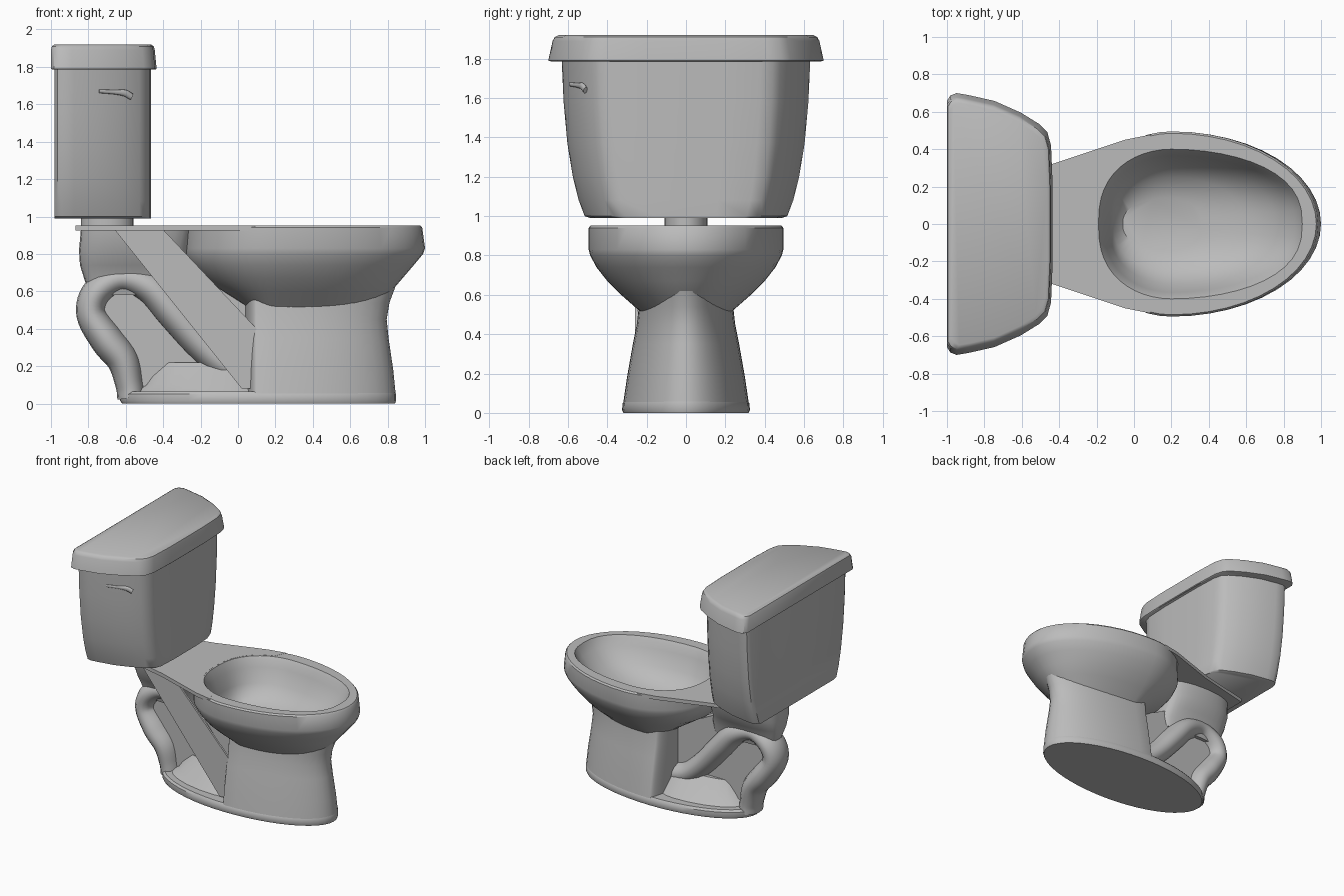
import bpy, bmesh, math
from mathutils import Vector

if "Cube" in bpy.data.objects:
    bpy.data.objects.remove(bpy.data.objects["Cube"])

GREY = (0.5, 0.5, 0.5, 1)
ceramic = bpy.data.materials.new("grey ceramic")
ceramic.use_nodes = True
ceramic.diffuse_color = GREY
ceramic.node_tree.nodes["Principled BSDF"].inputs["Base Color"].default_value = GREY


def finish(name, bm, angle):
    bmesh.ops.recalc_face_normals(bm, faces=bm.faces)
    mesh = bpy.data.meshes.new(name)
    bm.to_mesh(mesh)
    bm.free()
    mesh.materials.append(ceramic)
    obj = bpy.data.objects.new(name, mesh)
    bpy.context.collection.objects.link(obj)
    bpy.ops.object.select_all(action='DESELECT')
    obj.select_set(True)
    bpy.context.view_layer.objects.active = obj
    bpy.ops.object.shade_smooth_by_angle(angle=math.radians(angle))
    return obj


def loft(name, rings, angle=35, top=True):
    """Skin a stack of equal-length point rings and cap the ends."""
    bm = bmesh.new()
    loops = [[bm.verts.new(p) for p in ring] for ring in rings]
    n = len(loops[0])
    for a, b in zip(loops, loops[1:]):
        for i in range(n):
            j = (i + 1) % n
            bm.faces.new((a[i], a[j], b[j], b[i]))
    bm.faces.new(loops[0])
    if top:
        bm.faces.new(loops[-1])
    return finish(name, bm, angle)


def egg(back, front, half, z, mid=0.2, n=48, power=1.0):
    """Oval ring, widest at x = mid."""
    ring = []
    for i in range(n):
        t = math.tau * i / n
        c, s = math.cos(t), math.sin(t)
        x = mid + c * (front - mid if c > 0 else mid - back)
        ring.append((x, math.copysign(abs(s) ** power, s) * half, z))
    return ring


def tank_ring(back, front, half, z):
    """Flat-backed ring with a bowed front."""
    side = [(0, .94), (.03, .98), (.09, 1), (.2, .985), (.45, .94), (.7, .85),
            (.88, .76), (.95, .7), (.985, .6), (1, .3)]
    side += [(u, -v) for u, v in reversed(side)]
    return [(back + u * (front - back), v * half, z) for u, v in side]


def slab(name, outline, low, high, axis='z'):
    """Extrude an outline between two heights (z) or depths (y)."""
    place = (lambda a, b, h: (a, b, h)) if axis == 'z' else (lambda a, b, h: (a, h, b))
    return loft(name, [[place(a, b, h) for a, b in outline] for h in (low, high)])


def tube(name, points, steps=6, sides=16, widen=1.0):
    """Smooth tube in the xz plane through (x, z, radius) points."""
    pts = [Vector(p) for p in points]
    pts = [2 * pts[0] - pts[1]] + pts + [2 * pts[-1] - pts[-2]]
    path = []
    for p0, p1, p2, p3 in zip(pts, pts[1:], pts[2:], pts[3:]):
        for k in range(steps):
            t = k / steps
            path.append(0.5 * (2 * p1 + (p2 - p0) * t + (2 * p0 - 5 * p1 + 4 * p2 - p3) * t ** 2
                               + (3 * p1 - p0 - 3 * p2 + p3) * t ** 3))
    path.append(pts[-2])
    rings = []
    for i, p in enumerate(path):
        d = path[min(i + 1, len(path) - 1)] - path[max(i - 1, 0)]
        d = Vector((d.x, d.y)).normalized()
        rings.append([(p.x - d.y * p.z * math.cos(a), p.z * widen * math.sin(a),
                       p.y + d.x * p.z * math.cos(a))
                      for a in (math.tau * k / sides for k in range(sides))])
    return loft(name, rings, 60)


# Tank and its lid
tank_profile = [(.485, .99), (.515, 1.0), (.545, 1.08), (.575, 1.2), (.603, 1.37),
                (.622, 1.58), (.632, 1.8)]
loft("tank", [tank_ring(-.98, -.465, w, z) for w, z in tank_profile])
loft("tank_lid", [tank_ring(-.99, -.44, .68, 1.785), tank_ring(-1, -.435, .7, 1.79),
                  tank_ring(-1, -.445, .678, 1.89), tank_ring(-.995, -.45, .667, 1.91),
                  tank_ring(-.98, -.465, .647, 1.92)])

# Flush lever lying flat against the bowed tank side
lever = tube("flush_lever", [(-.09, .01, .01), (0, .005, .012), (.06, 0, .018), (.1, -.02, .018)],
             sides=10, widen=.6)
lever.location = (-.66, -.552, 1.66)
lever.rotation_euler.z = .42

# Coupling between tank and shelf
loft("tank_coupling", [egg(-.84, -.56, .11, z, -.7, 24) for z in (.93, 1.0)])

# Bowl: outer wall, rim, then the hollow sloping back to its sump
outer = [(.06, .7, .22, .5), (.03, .73, .25, .53), (-.08, .82, .33, .6), (-.19, .88, .4, .67),
         (-.25, .94, .455, .74), (-.28, .99, .487, .8), (-.28, 1, .495, .83),
         (-.28, .985, .495, .94), (-.27, .975, .485, .952)]
inner = [(-.19, .9, .4, .952), (-.18, .89, .385, .93), (-.16, .86, .365, .88),
         (-.13, .75, .32, .77), (-.11, .58, .25, .69), (-.06, .36, .14, .64)]
loft("bowl", [egg(*r) for r in outer] + [egg(*r, power=.8) for r in inner])

# Shelf running from the bowl rim back under the tank
opening = [(x, y) for x, y, z in egg(-.2, .9, .41, 0, power=.8) if x < .08]
side = [(.09, .478), (-.05, .45), (-.44, .32), (-.87, .22)]
shelf = [(x, -y) for x, y in side] + side[::-1]
slab("rear_shelf", shelf + opening, .925, .953)

# Rear neck that carries the shelf
neck = [(-.79, -.27, .07, .58), (-.82, -.26, .09, .66), (-.845, -.27, .13, .74),
        (-.85, -.27, .18, .82), (-.84, -.24, .2, .93)]
loft("rear_neck", [egg(*r, -.55, 32, .5) for r in neck])

# Foot plate and pedestal
loft("foot_plate", [egg(-.62, .84, .318, 0, .1), egg(-.63, .845, .325, .015, .1),
                    egg(-.63, .845, .322, .05, .1), egg(-.61, .84, .31, .065, .1)])
pedestal = [(.845, .322, .03), (.83, .3, .18), (.805, .27, .35), (.795, .25, .45),
            (.81, .24, .54), (.84, .23, .62)]
loft("pedestal", [egg(.04, f, w, z, .1) for f, w, z in pedestal], top=False)

# Trapway loop, running into the pedestal, with its web and footing
tube("trapway", [(.08, .16, .08), (-.06, .2, .085), (-.2, .32, .09), (-.34, .48, .095),
                 (-.47, .62, .09), (-.62, .668, .075), (-.75, .6, .08), (-.785, .48, .08),
                 (-.7, .34, .09), (-.615, .23, .085), (-.58, .1, .075), (-.57, .03, .075)],
     widen=1.5)
slab("trapway_web", [(-.56, .04), (.12, .04), (.12, .58), (-.1, .62), (-.3, .72), (-.7, .62),
                     (-.75, .45)], -.04, .04, 'y')
loft("trapway_footing", [egg(-.58, .2, .25, .05, -.05, 24), egg(-.5, .2, .2, .1, -.05, 24),
                         egg(-.42, .2, .08, .22, -.05, 24)])

# Slanted side brace
slab("side_brace", [(-.66, .93), (-.4, .93), (.1, .4), (.13, .08), (.02, .08)], -.26, -.245, 'y')
